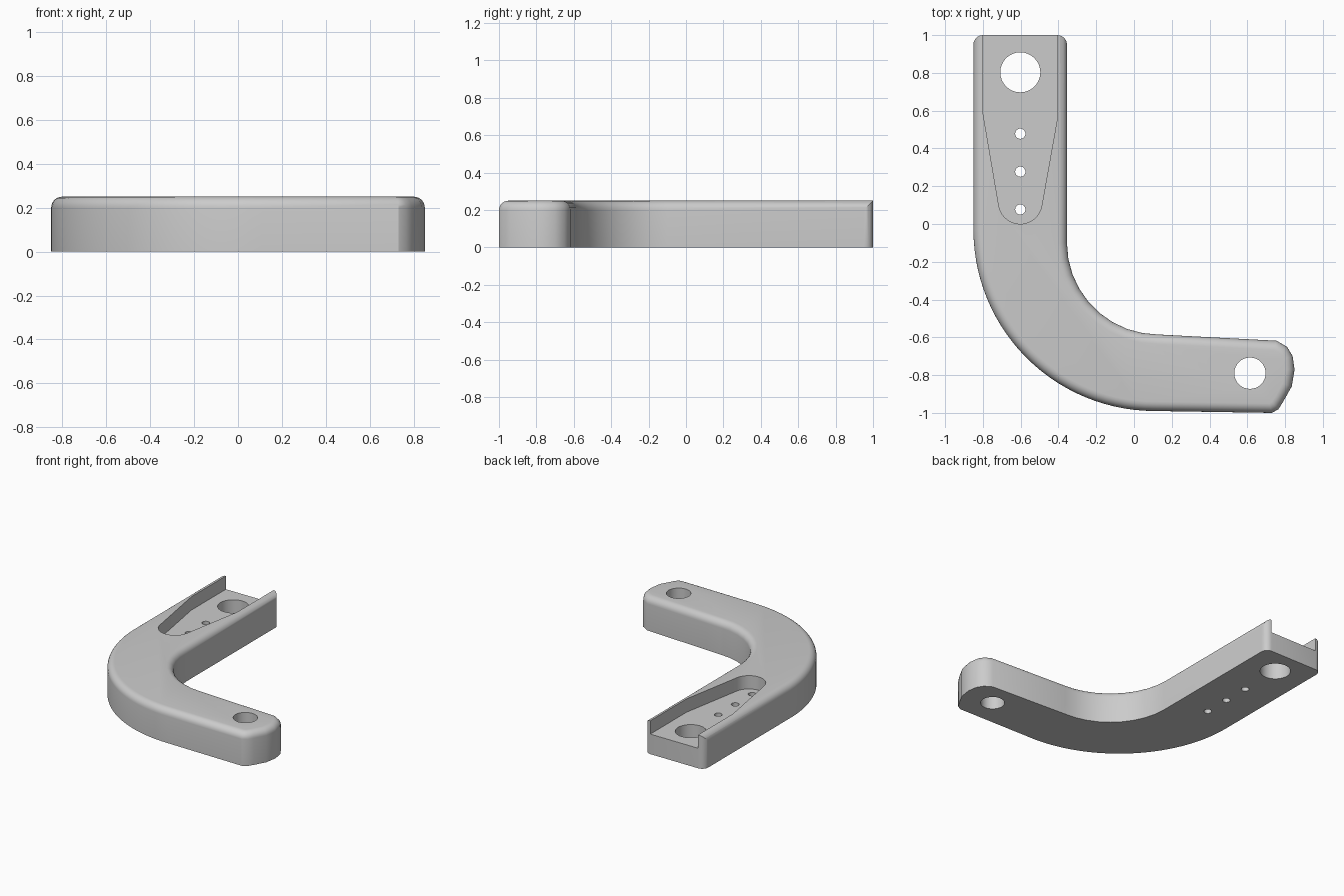
import bpy, bmesh, math

if "Cube" in bpy.data.objects:
    bpy.data.objects.remove(bpy.data.objects["Cube"])

HEIGHT, ROUND, FLOOR = 0.25, 0.05, 0.15
LEFT, RIGHT, MID = -0.85, -0.355, -0.602

grey = bpy.data.materials.new("plain_grey")
grey.use_nodes = True
grey.diffuse_color = (0.6, 0.6, 0.6, 1)
grey.node_tree.nodes["Principled BSDF"].inputs["Base Color"].default_value = (0.6, 0.6, 0.6, 1)


def arc(cx, cy, r, start, end, steps):
    angles = [math.radians(start + (end - start) * i / steps) for i in range(steps + 1)]
    return [(cx + r * math.cos(a), cy + r * math.sin(a)) for a in angles]


def prism(name, outline, z0, z1, top_round=0):
    """Extrude a counter-clockwise outline, optionally rounding its top rim."""
    bm = bmesh.new()
    base = bm.faces.new([bm.verts.new((x, y, z0)) for x, y in outline])
    ext = bmesh.ops.extrude_face_region(bm, geom=[base], use_keep_orig=True)
    top = [v for v in ext["geom"] if isinstance(v, bmesh.types.BMVert)]
    for v in top:
        v.co.z = z1
    bmesh.ops.recalc_face_normals(bm, faces=bm.faces)
    if top_round:
        rim = [e for e in bm.edges if all(v in top for v in e.verts)]
        bmesh.ops.bevel(bm, geom=rim, offset=top_round, segments=6, profile=0.5,
                        affect="EDGES", clamp_overlap=False)
    mesh = bpy.data.meshes.new(name)
    bm.to_mesh(mesh)
    bm.free()
    mesh.materials.append(grey)
    obj = bpy.data.objects.new(name, mesh)
    bpy.context.collection.objects.link(obj)
    return obj


# Bent arm, left over-long at the back so its end can be trimmed square
foot_tip = [(0.73, -1), (0.765, -0.98), (0.79, -0.94), (0.835, -0.86),
            (0.85, -0.77), (0.84, -0.70), (0.81, -0.65), (0.755, -0.618)]
outline = ([(LEFT, 1.2)] + arc(0.11, -0.03, 0.96, 180, 270, 28) + foot_tip
           + arc(0.13, -0.1, 0.485, 270, 180, 9) + [(RIGHT, 1.2)])
body = prism("bent_bracket", outline, 0, HEIGHT, ROUND)

# Back end trim with rounded vertical corners
trim = ([(-1, 1.4), (-1, 0.95)] + arc(LEFT + ROUND, 0.95, ROUND, 180, 90, 6)
        + arc(RIGHT - ROUND, 0.95, ROUND, 90, 0, 6) + [(-0.2, 0.95), (-0.2, 1.4)])
cutters = [prism("end_trim", trim, -0.1, 0.4)]

# Tapered pocket that opens at the back
pocket = [(-0.80, 1.3), (-0.80, 0.59)] + arc(MID, 0.115, 0.115, 190, 350, 14) + [(-0.404, 0.57), (-0.404, 1.3)]
cutters.append(prism("pocket_cutter", pocket, FLOOR, 0.4))

# Mounting holes and the row of small pin holes
for x, y, r in [(MID, 0.803, 0.106), (0.614, -0.79, 0.083),
                (MID, 0.478, 0.027), (MID, 0.277, 0.027), (MID, 0.077, 0.027)]:
    cutters.append(prism("hole_cutter", arc(x, y, r, 0, 360, 32)[:-1], -0.1, 0.4))

bpy.ops.object.select_all(action="DESELECT")
body.select_set(True)
bpy.context.view_layer.objects.active = body
for cutter in cutters:
    cutter.hide_render = True
    cut = body.modifiers.new(cutter.name, "BOOLEAN")
    cut.operation, cut.solver, cut.object = "DIFFERENCE", "EXACT", cutter
    bpy.ops.object.modifier_apply(modifier=cut.name)
    bpy.data.objects.remove(cutter)

bpy.ops.object.shade_smooth_by_angle(angle=math.radians(30))
